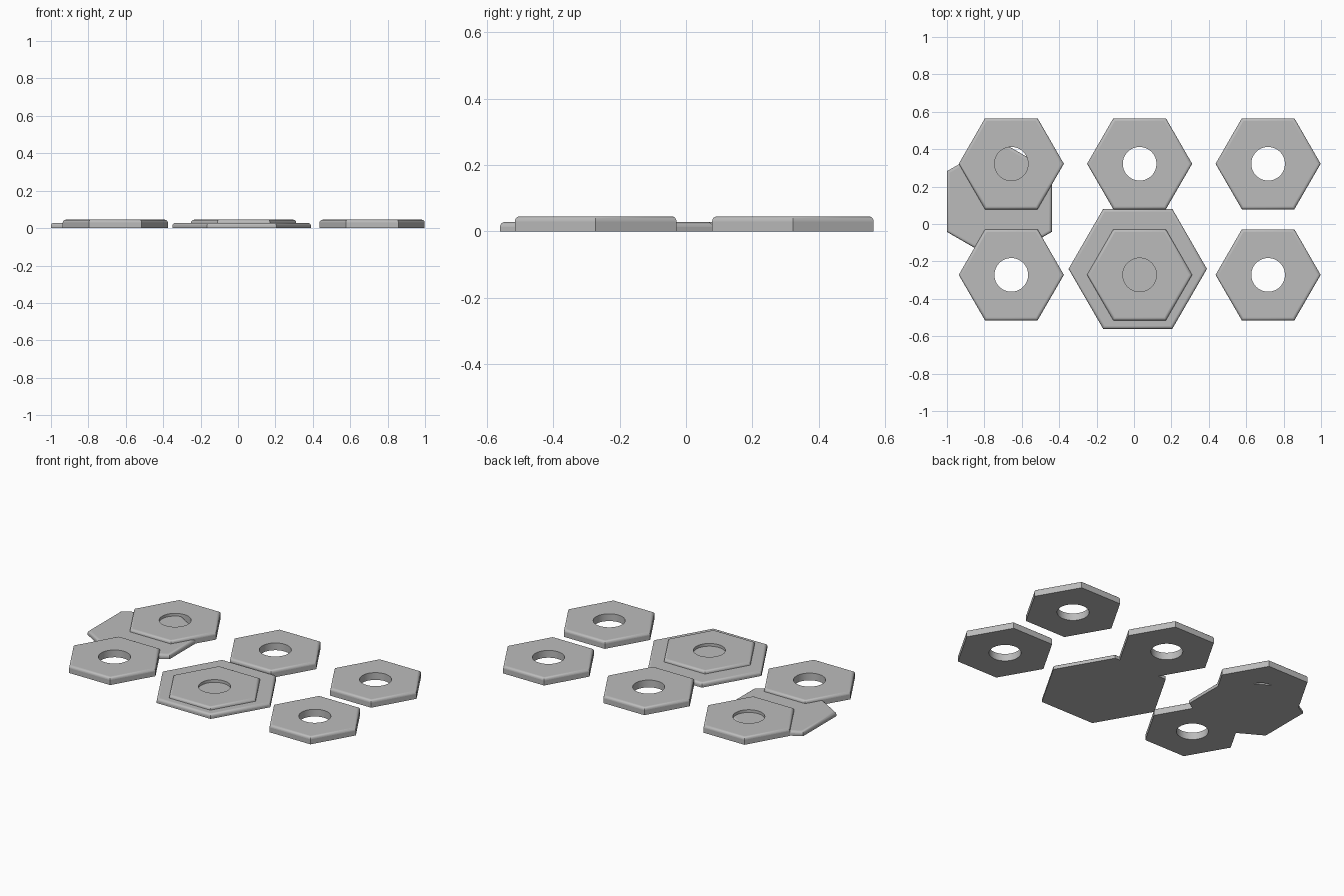
import bpy, bmesh, math

if "Cube" in bpy.data.objects:
    bpy.data.objects.remove(bpy.data.objects["Cube"])

grey = bpy.data.materials.new("light grey")
grey.diffuse_color = (0.5, 0.5, 0.5, 1)
grey.use_nodes = True
grey.node_tree.nodes["Principled BSDF"].inputs["Base Color"].default_value = grey.diffuse_color

FILLET, STEPS = 0.015, 5


def add_ring(bm, n, r, z, turn=0.0):
    return [bm.verts.new((r * math.cos(turn + math.tau * i / n),
                          r * math.sin(turn + math.tau * i / n), z)) for i in range(n)]


def bridge(bm, a, b, smooth):
    n = len(a)
    for i in range(n):
        j = (i + 1) % n
        bm.faces.new((a[i], a[j], b[j], b[i])).smooth = smooth


def hex_plate(name, x, y, radius, height, turn=0.0, hole=0.0):
    bm = bmesh.new()
    # Straight wall, then a rounded upper rim
    lower = add_ring(bm, 6, radius, 0, turn)
    bottom = lower
    for k in range(STEPS + 1):
        a = math.pi / 2 * k / STEPS
        inset = FILLET * (1 - math.cos(a)) / math.cos(math.pi / 6)
        upper = add_ring(bm, 6, radius - inset, height - FILLET * (1 - math.sin(a)), turn)
        bridge(bm, lower, upper, k > 0)
        lower = upper
    # Caps, pierced by a round bore when there is a hole
    if hole:
        bore = [add_ring(bm, 48, hole, z) for z in (0, height)]
        bridge(bm, bore[0], bore[1], True)
        for outer, inner in zip((bottom, lower), bore):
            edges = [bm.edges.get((r[i - 1], r[i])) for r in (outer, inner) for i in range(len(r))]
            bmesh.ops.triangle_fill(bm, edges=edges, use_beauty=True)
    else:
        bm.faces.new(bottom)
        bm.faces.new(lower)
    bmesh.ops.recalc_face_normals(bm, faces=bm.faces)
    # Keep the six corners crisp
    for e in bm.edges:
        e.smooth = e.calc_face_angle(0) < math.radians(30)
    mesh = bpy.data.meshes.new(name)
    bm.to_mesh(mesh)
    bm.free()
    mesh.materials.append(grey)
    obj = bpy.data.objects.new(name, mesh)
    obj.location = (x, y, 0)
    bpy.context.collection.objects.link(obj)


# Six thick plates with a bore, in a grid
for row, y in (("back", 0.322), ("front", -0.272)):
    for col, x in (("left", -0.656), ("middle", 0.030), ("right", 0.717)):
        hex_plate(f"{row}_{col}_ring_plate", x, y, 0.281, 0.045, hole=0.09)

# Two thinner solid plates beneath them
hex_plate("large_base_plate", 0.02, -0.24, 0.37, 0.028)
hex_plate("turned_base_plate", -0.72, 0.12, 0.324, 0.028, turn=math.pi / 6)
